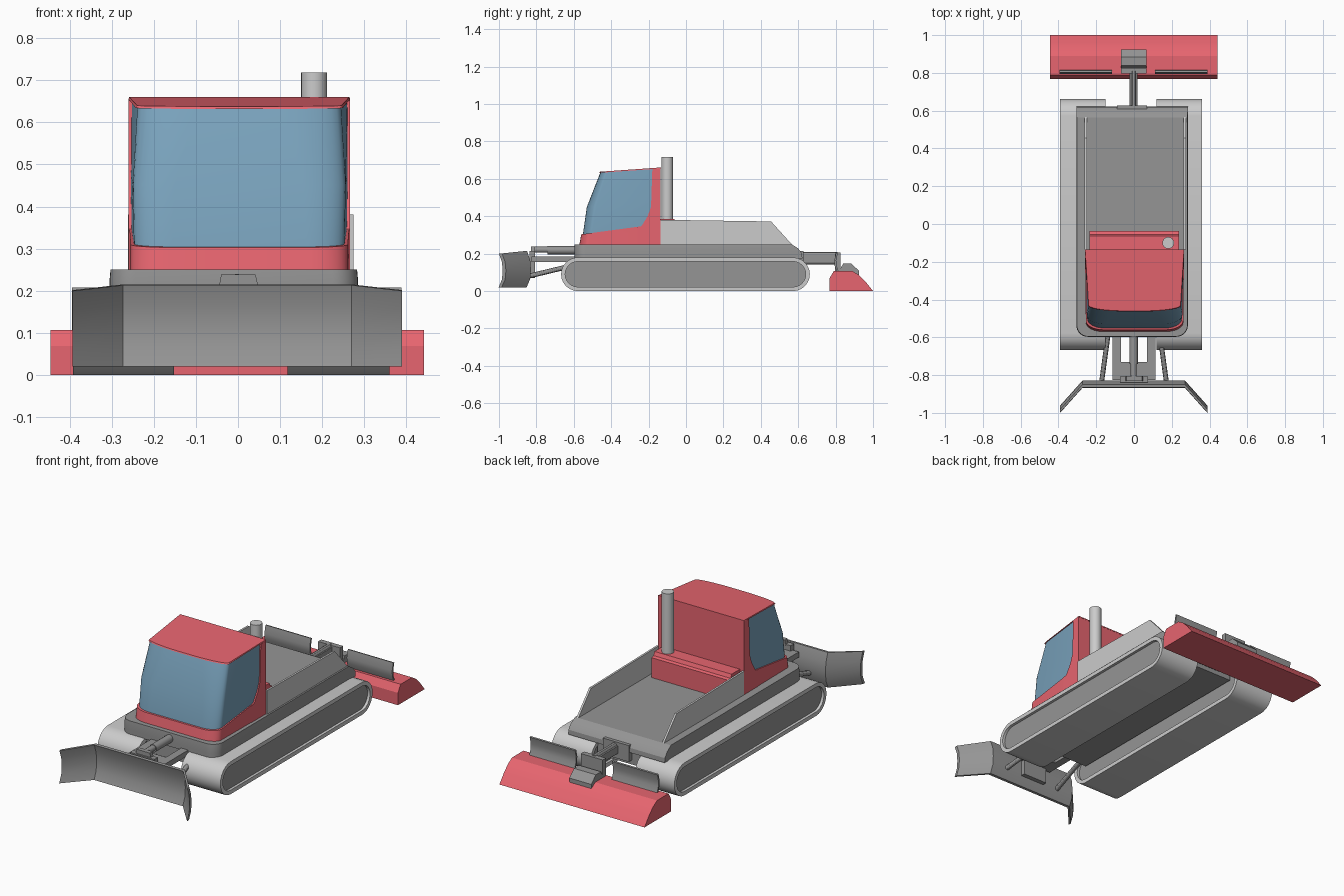
import bpy, bmesh
from math import sin, cos, pi, radians
from mathutils import Vector


def material(name, r, g, b):
    m = bpy.data.materials.new(name)
    m.diffuse_color = (r, g, b, 1)
    return m


RED = material("red_paint", 0.8, 0.13, 0.16)
GLASS = material("blue_glass", 0.19, 0.36, 0.5)
DARK = material("dark_grey", 0.3, 0.3, 0.3)
LIGHT = material("light_grey", 0.65, 0.65, 0.65)


def loft(name, rings, mat, closed=False):
    """Skin a list of equal-length rings; cap the ends, or join last to first."""
    bm = bmesh.new()
    vs = [[bm.verts.new(p) for p in r] for r in rings]
    n = len(rings[0])
    for a, b in zip(vs, vs[1:] + (vs[:1] if closed else [])):
        for i in range(n):
            j = (i + 1) % n
            bm.faces.new((a[i], a[j], b[j], b[i]))
    if not closed:
        bm.faces.new(vs[0])
        bm.faces.new(vs[-1])
    bmesh.ops.recalc_face_normals(bm, faces=bm.faces)
    me = bpy.data.meshes.new(name)
    bm.to_mesh(me)
    bm.free()
    me.shade_smooth() if hasattr(me, "shade_smooth") else None
    me.set_sharp_from_angle(angle=radians(30))
    me.materials.append(mat)
    ob = bpy.data.objects.new(name, me)
    bpy.context.collection.objects.link(ob)
    return ob


def prism(name, profile, x0, x1, mat):
    """Extrude a (y, z) profile from x0 to x1."""
    return loft(name, [[(x, y, z) for y, z in profile] for x in (x0, x1)], mat)


def box(name, x0, x1, y0, y1, z0, z1, mat):
    return prism(name, [(y0, z0), (y1, z0), (y1, z1), (y0, z1)], x0, x1, mat)


def rod(name, a, b, r, mat, n=16):
    a, b = Vector(a), Vector(b)
    q = (b - a).to_track_quat('Z', 'Y')
    ring = [q @ Vector((r * cos(2 * pi * i / n), r * sin(2 * pi * i / n), 0)) for i in range(n)]
    return loft(name, [[p + c for p in ring] for c in (a, b)], mat)


def plan(wr, wf, y0, y1, rx, ry, z, cx=0.0, slope=0.0):
    """Plan outline with rounded front corners; z tilts along y by slope."""
    pts = [(cx + wr, y1), (cx - wr, y1)]
    for s in (-1, 1):
        arc = [(cx + s * (wf - rx + rx * cos(t)), y0 + ry - ry * sin(t))
               for t in (pi / 2 * i / 8 for i in range(9))]
        pts += arc if s < 0 else arc[::-1]
    return [(x, y, z + slope * (y - y0)) for x, y in pts]


def stadium(x, r, half=0.665, zc=0.09):
    c = half - 0.09
    pts = []
    for s, start in ((1, -pi / 2), (-1, pi / 2)):
        for i in range(13):
            t = start + pi * i / 12
            pts.append((x, s * c - 0.003 + r * cos(t), zc + r * sin(t)))
    return pts


# Tracks: hollow belt with recessed side panel
for side, x0, x1 in (("left", -0.392, -0.152), ("right", 0.118, 0.36)):
    loft(side + "_track_belt", [stadium(x0, 0.09), stadium(x1, 0.09),
                                stadium(x1, 0.068), stadium(x0, 0.068)], LIGHT, closed=True)
    loft(side + "_track_panel", [stadium(x0 + 0.015, 0.069), stadium(x1 - 0.015, 0.069)], DARK)

# Chassis and deck
box("belly", -0.155, 0.122, -0.58, 0.6, 0.1, 0.19, DARK)
loft("deck", [plan(0.295, 0.295, -0.597, 0.622, 0.06, 0.06, 0.175, -0.01),
              plan(0.295, 0.295, -0.597, 0.62, 0.06, 0.06, 0.2, -0.01),
              plan(0.295, 0.295, -0.597, 0.6, 0.06, 0.06, 0.228, -0.01),
              plan(0.293, 0.293, -0.595, 0.565, 0.06, 0.06, 0.25, -0.01)], DARK)

# Cargo bed side walls
wall = [(-0.136, 0.245), (-0.136, 0.381), (0.455, 0.372), (0.57, 0.245)]
prism("left_bed_wall", wall, -0.261, -0.25, LIGHT)
prism("right_bed_wall", wall, 0.263, 0.274, LIGHT)

# Cab: sill, glazing, rear panel, roof
C = 0.003
loft("cab_sill", [plan(0.262, 0.258, -0.57, -0.14, 0.09, 0.05, 0.248, C),
                  plan(0.262, 0.258, -0.56, -0.14, 0.09, 0.05, 0.303, C, 0.135)], RED)
loft("cab_glass", [plan(0.257, 0.25, -0.553, -0.15, 0.09, 0.05, 0.29, C, 0.135),
                   plan(0.258, 0.253, -0.53, -0.15, 0.1, 0.05, 0.45, C, 0.07),
                   plan(0.257, 0.242, -0.458, -0.15, 0.14, 0.035, 0.634, C, 0.07)], GLASS)
prism("cab_rear_panel", [(-0.26, 0.25), (-0.26, 0.342), (-0.238, 0.347), (-0.205, 0.4), (-0.187, 0.45),
                         (-0.18, 0.652), (-0.136, 0.655), (-0.136, 0.25)], -0.26, 0.266, RED)
loft("cab_roof", [plan(0.263, 0.246, -0.463, -0.135, 0.2, 0.03, 0.632, C, 0.07),
                  plan(0.262, 0.243, -0.46, -0.135, 0.2, 0.03, 0.638, C, 0.07)], RED)

# Engine box and exhaust stack
prism("engine_box", [(-0.137, 0.245), (-0.137, 0.385), (-0.063, 0.385), (-0.055, 0.365), (-0.038, 0.36),
                     (-0.038, 0.245)], -0.235, 0.237, RED)
rod("exhaust_stack", (0.181, -0.1, 0.37), (0.181, -0.1, 0.718), 0.031, LIGHT, 24)

# Front blade: centre panel with swept wings, curved section
section = [(-0.022, 0.02), (-0.004, 0.065), (0, 0.115), (-0.004, 0.165), (-0.02, 0.213),
           (-0.004, 0.215), (0.013, 0.165), (0.017, 0.115), (0.013, 0.065), (-0.006, 0.02)]
rings = []
for x, y, k in ((-0.393, -0.98, 0.93), (-0.273, -0.846, 1), (0.27, -0.846, 1), (0.39, -0.98, 0.93)):
    rings.append([(x, y + d, 0.02 + (z - 0.02) * k) for d, z in section])
loft("blade", rings, DARK)

# Blade mount and lift linkage
box("blade_mount", -0.075, 0.075, -0.838, -0.808, 0.07, 0.215, DARK)
loft("blade_mount_cap", [[(-0.045, y, 0.21), (0.048, y, 0.21), (0.042, y, 0.238), (-0.04, y, 0.238)]
                         for y in (-0.83, -0.806)], DARK)
for s, n in ((-1, "left"), (1, "right")):
    a, b = sorted((s * 0.07, s * 0.113))
    box(n + "_lift_arm", a, b, -0.74, -0.57, 0.155, 0.185, DARK)
    rod(n + "_push_strut", (s * 0.172, -0.84, 0.08), (s * 0.135, -0.57, 0.145), 0.013, DARK, 12)
box("lift_crossbar", -0.113, 0.113, -0.825, -0.73, 0.155, 0.185, DARK)
rod("lift_cylinder", (-0.002, -0.82, 0.221), (-0.002, -0.58, 0.221), 0.016, DARK)
rod("lift_cylinder_sleeve", (-0.002, -0.74, 0.218), (-0.002, -0.58, 0.218), 0.022, DARK)

# Rear tiller with pivot housing
prism("tiller_housing", [(0.767, 0), (0.767, 0.068), (0.79, 0.107), (0.89, 0.107), (0.925, 0.085),
                         (0.96, 0.05), (1.0, 0.0)], -0.446, 0.442, RED)
prism("tiller_pivot", [(0.815, 0.1), (0.84, 0.146), (0.885, 0.146), (0.925, 0.108), (0.925, 0.085),
                       (0.815, 0.085)], -0.068, 0.066, DARK)

# Curved snow flaps above the tiller
flap = [(0.808, 0.1), (0.795, 0.135), (0.793, 0.165), (0.803, 0.207),
        (0.812, 0.205), (0.803, 0.165), (0.805, 0.135), (0.818, 0.1)]
prism("left_snow_flap", flap, -0.394, -0.116, DARK)
prism("right_snow_flap", flap, 0.11, 0.388, DARK)

# Rear hitch
box("hitch_plate", -0.09, 0.068, 0.6, 0.628, 0.125, 0.215, DARK)
box("hitch_bracket", -0.068, 0.066, 0.797, 0.825, 0.1, 0.205, DARK)
for z, n in ((0.196, "upper"), (0.155, "lower")):
    rod(n + "_hitch_rod", (-0.002, 0.61, z), (-0.002, 0.81, z), 0.013, DARK, 12)
box("hitch_beam", -0.024, 0.018, 0.61, 0.8, 0.155, 0.196, DARK)
